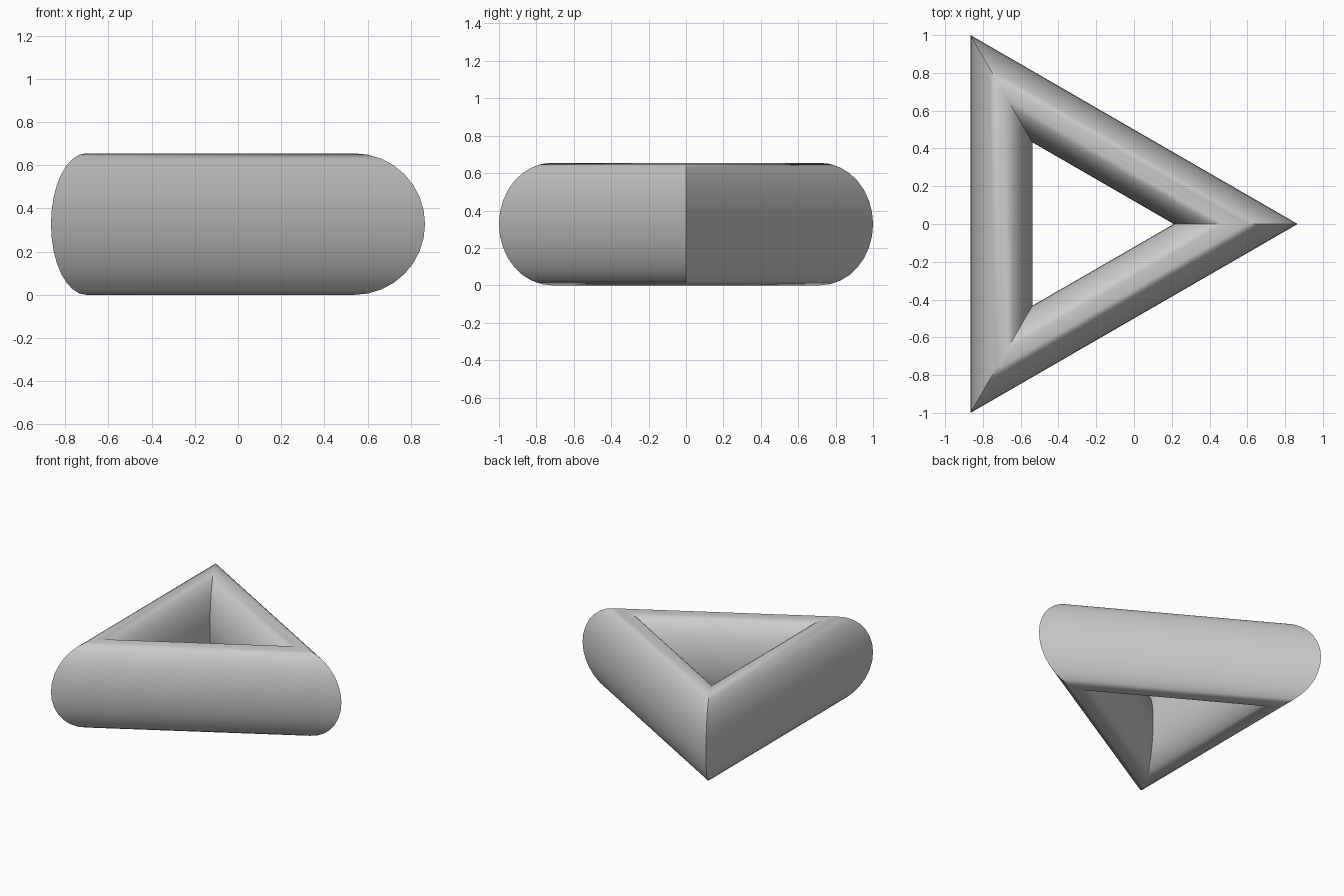
import bpy
import math

cube = bpy.data.objects.get("Cube")
if cube:
    bpy.data.objects.remove(cube, do_unlink=True)

# Plain grey material
grey = bpy.data.materials.new("plain_grey")
grey.use_nodes = True
colour = (0.6, 0.6, 0.6, 1)
grey.diffuse_color = colour
grey.node_tree.nodes["Principled BSDF"].inputs["Base Color"].default_value = colour

# Triangular ring: a torus with three straight sides and a round tube
outer = 2 / math.sqrt(3)      # corner distance for a two unit long side
tube = 0.3276
bpy.ops.mesh.primitive_torus_add(
    major_segments=3,
    minor_segments=32,
    major_radius=outer - tube,
    minor_radius=tube,
    location=(-outer / 4, 0, tube),
)
ring = bpy.context.object
ring.name = "triangular_ring"
ring.data.materials.append(grey)

# Smooth tube with sharp mitred corners
bpy.ops.object.shade_smooth_by_angle(angle=math.radians(30))
